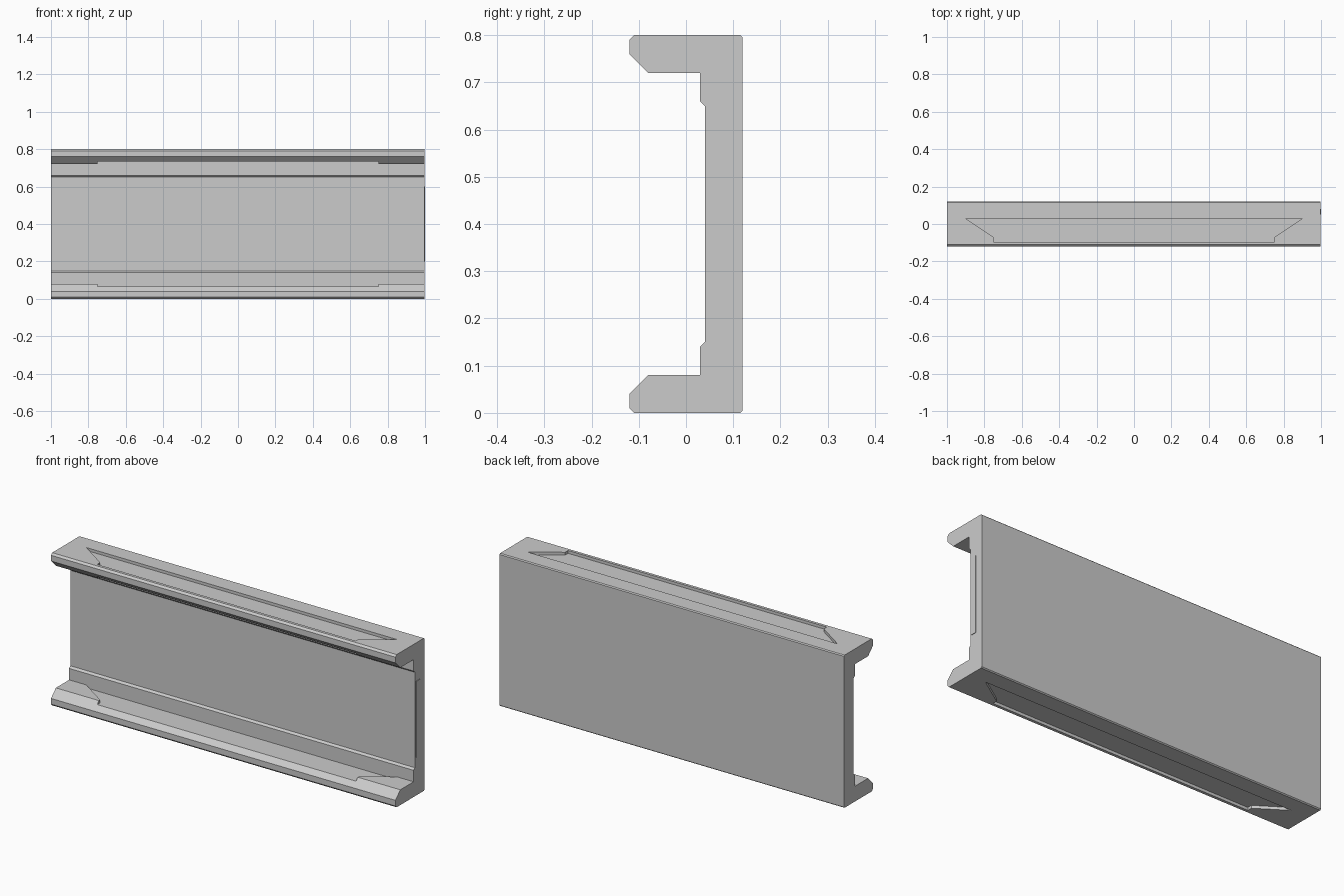
import bpy, bmesh

if "Cube" in bpy.data.objects:
    bpy.data.objects.remove(bpy.data.objects["Cube"])

BODY_END = 0.997   # right end of the body; the thin end plate reaches x = 1
H = 0.8
POCKET = 0.015


def prism(name, points, to_a, to_b):
    """Closed prism between two placements of a 2D outline."""
    bm = bmesh.new()
    a = [bm.verts.new(to_a(*p)) for p in points]
    b = [bm.verts.new(to_b(*p)) for p in points]
    bm.faces.new(a)
    bm.faces.new(b[::-1])
    n = len(points)
    for i in range(n):
        j = (i + 1) % n
        bm.faces.new((a[i], b[i], b[j], a[j]))
    bmesh.ops.recalc_face_normals(bm, faces=bm.faces)
    mesh = bpy.data.meshes.new(name)
    bm.to_mesh(mesh)
    bm.free()
    ob = bpy.data.objects.new(name, mesh)
    bpy.context.collection.objects.link(ob)
    return ob


def along_x(name, points, x0, x1):
    return prism(name, points, lambda y, z: (x0, y, z), lambda y, z: (x1, y, z))


def along_z(name, points, z0, z1):
    return prism(name, points, lambda x, y: (x, y, z0), lambda x, y: (x, y, z1))


def cut(target, cutter):
    mod = target.modifiers.new("cut", 'BOOLEAN')
    mod.operation = 'DIFFERENCE'
    mod.solver = 'EXACT'
    mod.object = cutter
    bpy.context.view_layer.objects.active = target
    bpy.ops.object.modifier_apply(modifier=mod.name)
    bpy.data.objects.remove(cutter)


# Channel section: lower half, mirrored about mid height
lower = [(0.12, 0.005), (0.115, 0), (-0.11, 0), (-0.12, 0.01), (-0.12, 0.04),
         (-0.08, 0.08), (0.03, 0.08), (0.03, 0.14), (0.04, 0.15)]
section = lower + [(y, H - z) for y, z in reversed(lower)]
channel = along_x("channel_beam", section, -1, BODY_END)


# Shallow flange pockets, outside and inside, top and bottom
def pocket_outline(front):
    right = [(0.75, front), (0.75, -0.07), (0.9, 0.03)]
    return right + [(-x, y) for x, y in reversed(right)]


for z0, z1, front in ((-0.05, POCKET, -0.095), (0.08 - POCKET, 0.11, -0.15)):
    for flip in (False, True):
        lo, hi = (H - z1, H - z0) if flip else (z0, z1)
        cut(channel, along_z("pocket_cutter", pocket_outline(front), lo, hi))

# Thin plate on the right end of the web
along_x("end_plate", [(0.05, 0.2), (0.08, 0.2), (0.08, 0.6), (0.05, 0.6)],
        BODY_END - 0.002, 1.0)
